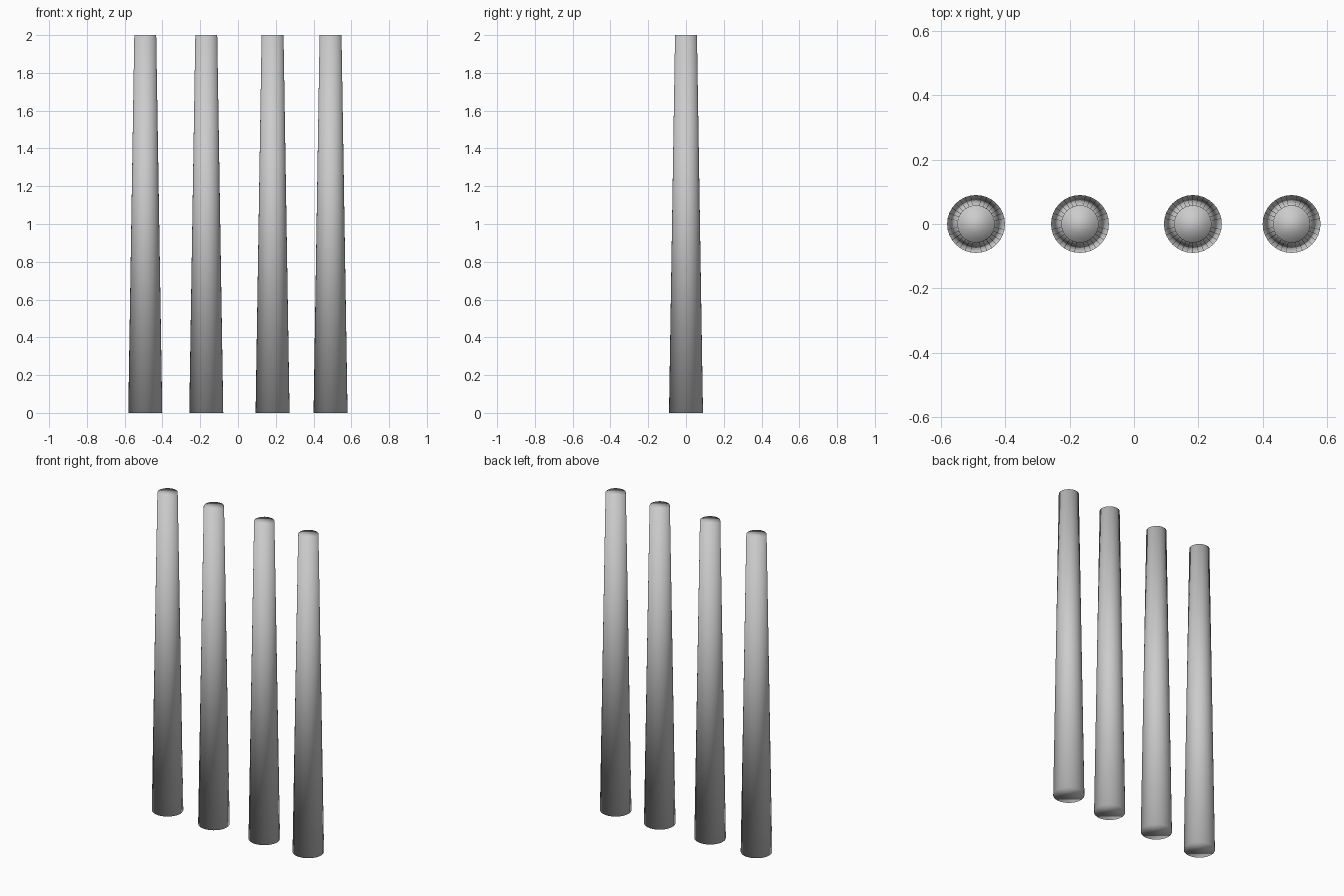
import bpy

# Remove the default cube
cube = bpy.data.objects.get("Cube")
if cube:
    bpy.data.objects.remove(cube, do_unlink=True)

# Plain grey surface
GREY = (0.6, 0.6, 0.6, 1.0)
grey = bpy.data.materials.new("plain_grey")
grey.use_nodes = True
grey.diffuse_color = GREY
grey.node_tree.nodes["Principled BSDF"].inputs["Base Color"].default_value = GREY

HEIGHT = 2.0
BASE_RADIUS = 0.09
TOP_RADIUS = 0.058


def tapered_post(name, x):
    """Round post, wider at its foot, smooth shaded over sides and caps."""
    bpy.ops.mesh.primitive_cone_add(
        vertices=32, radius1=BASE_RADIUS, radius2=TOP_RADIUS,
        depth=HEIGHT, location=(x, 0, HEIGHT / 2))
    post = bpy.context.object
    post.name = name
    post.data.materials.append(grey)
    bpy.ops.object.shade_smooth()


# Row of four posts
posts = {
    "right_outer_post": -0.491,
    "right_inner_post": -0.168,
    "left_inner_post": 0.183,
    "left_outer_post": 0.49,
}
for name, x in posts.items():
    tapered_post(name, x)
